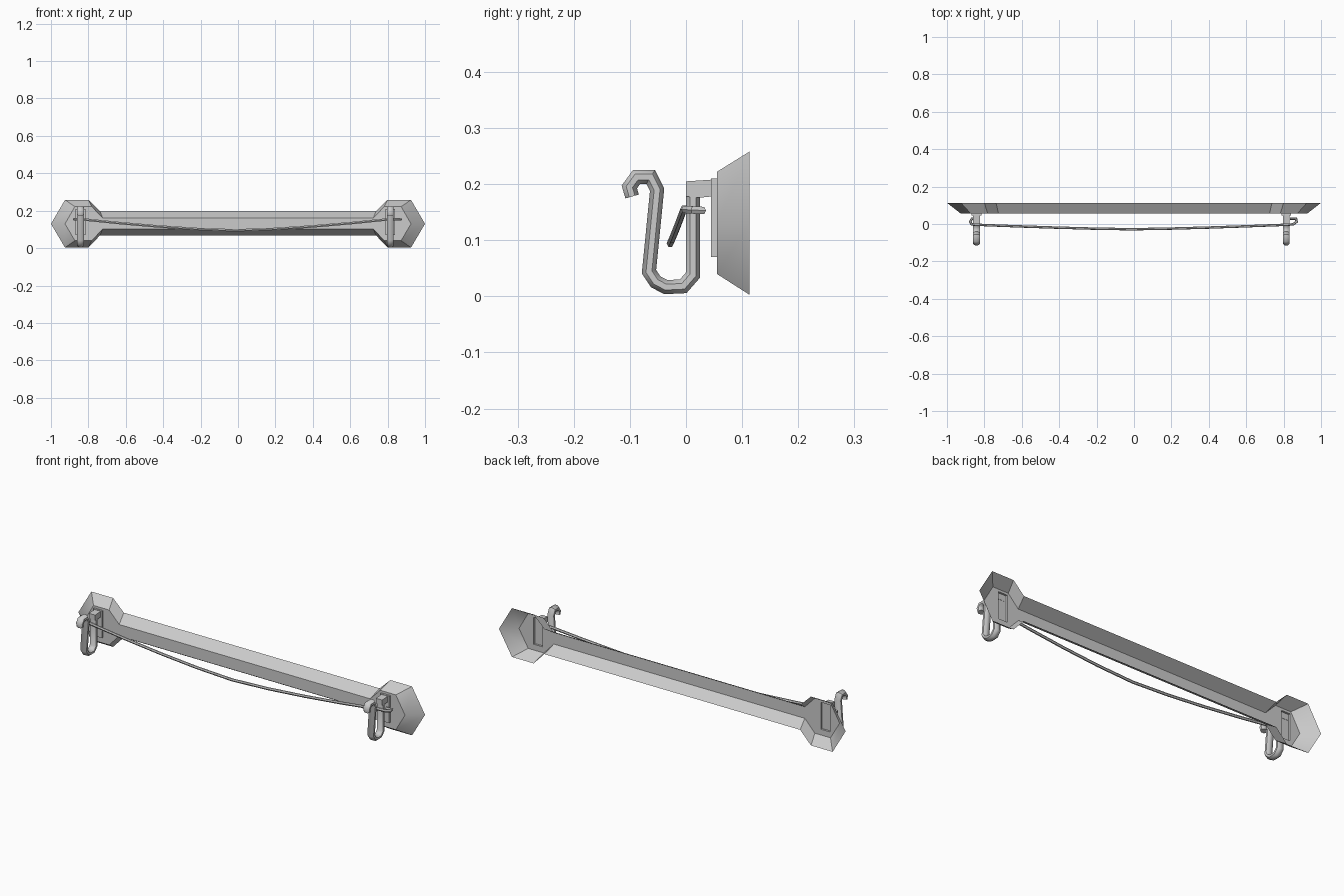
import bpy, bmesh, math
from mathutils import Vector

if "Cube" in bpy.data.objects:
    bpy.data.objects.remove(bpy.data.objects["Cube"])

grey = bpy.data.materials.new("light grey")
grey.use_nodes = True
grey.diffuse_color = (0.6, 0.6, 0.6, 1)
grey.node_tree.nodes["Principled BSDF"].inputs["Base Color"].default_value = (0.6, 0.6, 0.6, 1)


def finish(bm, name, angle=None):
    mesh = bpy.data.meshes.new(name)
    bm.to_mesh(mesh)
    bm.free()
    mesh.materials.append(grey)
    obj = bpy.data.objects.new(name, mesh)
    bpy.context.collection.objects.link(obj)
    if angle:
        bpy.ops.object.select_all(action='DESELECT')
        obj.select_set(True)
        bpy.context.view_layer.objects.active = obj
        bpy.ops.object.shade_smooth_by_angle(angle=math.radians(angle))
    return obj


def sweep(name, path, side, wide, thick, n=8):
    """Oval bar along a path; side is the fixed width direction."""
    path, side = [Vector(p) for p in path], Vector(side)
    bm, rings = bmesh.new(), []
    for i, p in enumerate(path):
        a = (p - path[max(i - 1, 0)]).normalized()
        b = (path[min(i + 1, len(path) - 1)] - p).normalized()
        t = (a + b).normalized()
        miter = 1 / max(0.7, t.dot(b if b.length else a))
        out = t.cross(side).normalized()
        w = side - t * side.dot(t)
        ring = []
        for k in range(n):
            ang = math.tau * (k + 0.5) / n
            ring.append(bm.verts.new(p + w * wide * 1.08 * math.cos(ang)
                                     + out * thick * 1.08 * miter * math.sin(ang)))
        rings.append(ring)
    for r, s in zip(rings, rings[1:]):
        for k in range(n):
            bm.faces.new((r[k], r[(k + 1) % n], s[(k + 1) % n], s[k]))
    bm.faces.new(rings[0])
    bm.faces.new(rings[-1])
    bmesh.ops.recalc_face_normals(bm, faces=bm.faces)
    return finish(bm, name, 50)


HOOKS = {"right": -0.842, "left": 0.814}
MID = 0.13
FRONT, BACK, POCKET = 0.055, 0.113, 0.045
SLOT_W, SLOT_LOW, SLOT_HIGH = 0.026, 0.07, 0.21


def outline(tip, corner, shoulder, neck, high, strip_high, strip_low, low):
    """Closed outline of a bar with a hexagonal head at each end."""
    right = [(neck, strip_low), (shoulder, low), (corner, low), (tip, MID),
             (corner, high), (shoulder, high), (neck, strip_high)]
    return right + [(-x, z) for x, z in reversed(right)]


# Hollow back plate: sloping walls, open at the back, slotted front
bm = bmesh.new()
outer = [bm.verts.new((x, BACK, z)) for x, z in
         outline(1.0, 0.925, 0.80, 0.738, 0.258, 0.198, 0.068, 0.003)]
inner = [bm.verts.new((x, FRONT, z)) for x, z in
         outline(0.925, 0.872, 0.782, 0.724, 0.222, 0.162, 0.102, 0.04)]
n = len(outer)
walls = [bm.faces.new((inner[i], outer[i], outer[(i + 1) % n], inner[(i + 1) % n]))
         for i in range(n)]
rim = [bm.edges.get((inner[i], inner[(i + 1) % n])) for i in range(n)]
for x in HOOKS.values():
    slot = [bm.verts.new((x + sx * SLOT_W, FRONT, z)) for sx, z in
            ((-1, SLOT_LOW), (1, SLOT_LOW), (1, SLOT_HIGH), (-1, SLOT_HIGH))]
    rim += [bm.edges.new((slot[i], slot[(i + 1) % 4])) for i in range(4)]
bmesh.ops.triangle_fill(bm, edges=rim, use_beauty=True, normal=(0, -1, 0))
bm.normal_update()
for f in bm.faces:
    if f not in walls and f.normal.y > 0:
        f.normal_flip()
for f in bm.faces:
    f.smooth = True
for e in bm.edges:
    at_tip = all(abs(v.co.z - MID) < 0.001 and abs(v.co.x) > 0.9 for v in e.verts)
    flat = len(e.link_faces) == 2 and e.calc_face_angle(0) < 0.01
    e.smooth = at_tip or flat
finish(bm, "back_plate")

# Rope sag, running in front of the posts and turning round behind them
rope = []
for i in range(9):
    t = i / 4 - 1
    x = -0.842 + i * (0.814 + 0.842) / 8
    rope.append((x, -0.028 + 0.024 * abs(t) ** 1.4, 0.095 + 0.06 * abs(t) ** 1.5))
start = [(-0.835, 0.029, 0.153), (-0.866, 0.029, 0.153), (-0.876, 0.012, 0.154),
         (-0.868, -0.002, 0.155)]
end = [(0.85, -0.002, 0.155), (0.87, 0.012, 0.154),
       (0.866, 0.029, 0.153), (0.835, 0.029, 0.153)]
sweep("rope", start + rope + end, (0, 0, 1), 0.007, 0.006, 6)

for label, x in HOOKS.items():
    # Shallow mount pocket, open at the back
    bm = bmesh.new()
    bmesh.ops.create_cube(bm, size=1)
    for v in bm.verts:
        v.co = (x + v.co.x * 2 * SLOT_W,
                FRONT if v.co.y > 0 else POCKET,
                SLOT_HIGH if v.co.z > 0 else SLOT_LOW)
    bmesh.ops.delete(bm, geom=[f for f in bm.faces if f.normal.y > 0.9],
                     context='FACES_ONLY')
    finish(bm, label + "_mount")

    # Arm joining the mount to the top of the post
    bm = bmesh.new()
    side = [(0.0, 0.178), (0.025, 0.176), (0.046, 0.178), (0.046, 0.208), (0.0, 0.205)]
    face = bm.faces.new([bm.verts.new((x - 0.018, y, z)) for y, z in side])
    grown = bmesh.ops.extrude_face_region(bm, geom=[face])["geom"]
    bmesh.ops.translate(bm, vec=(0.036, 0, 0),
                        verts=[v for v in grown if isinstance(v, bmesh.types.BMVert)])
    bmesh.ops.recalc_face_normals(bm, faces=bm.faces)
    finish(bm, label + "_arm")

    # Post, bottom bend and curled tip in one bar
    bend = [(0.0125, 0.19), (0.0125, 0.038), (-0.005, 0.018), (-0.036, 0.0165),
            (-0.054, 0.026), (-0.066, 0.044), (-0.0515, 0.19), (-0.063, 0.213),
            (-0.088, 0.213), (-0.101, 0.195), (-0.096, 0.178)]
    sweep(label + "_hook", [(x, y, z) for y, z in bend], (1, 0, 0), 0.018, 0.0125)
